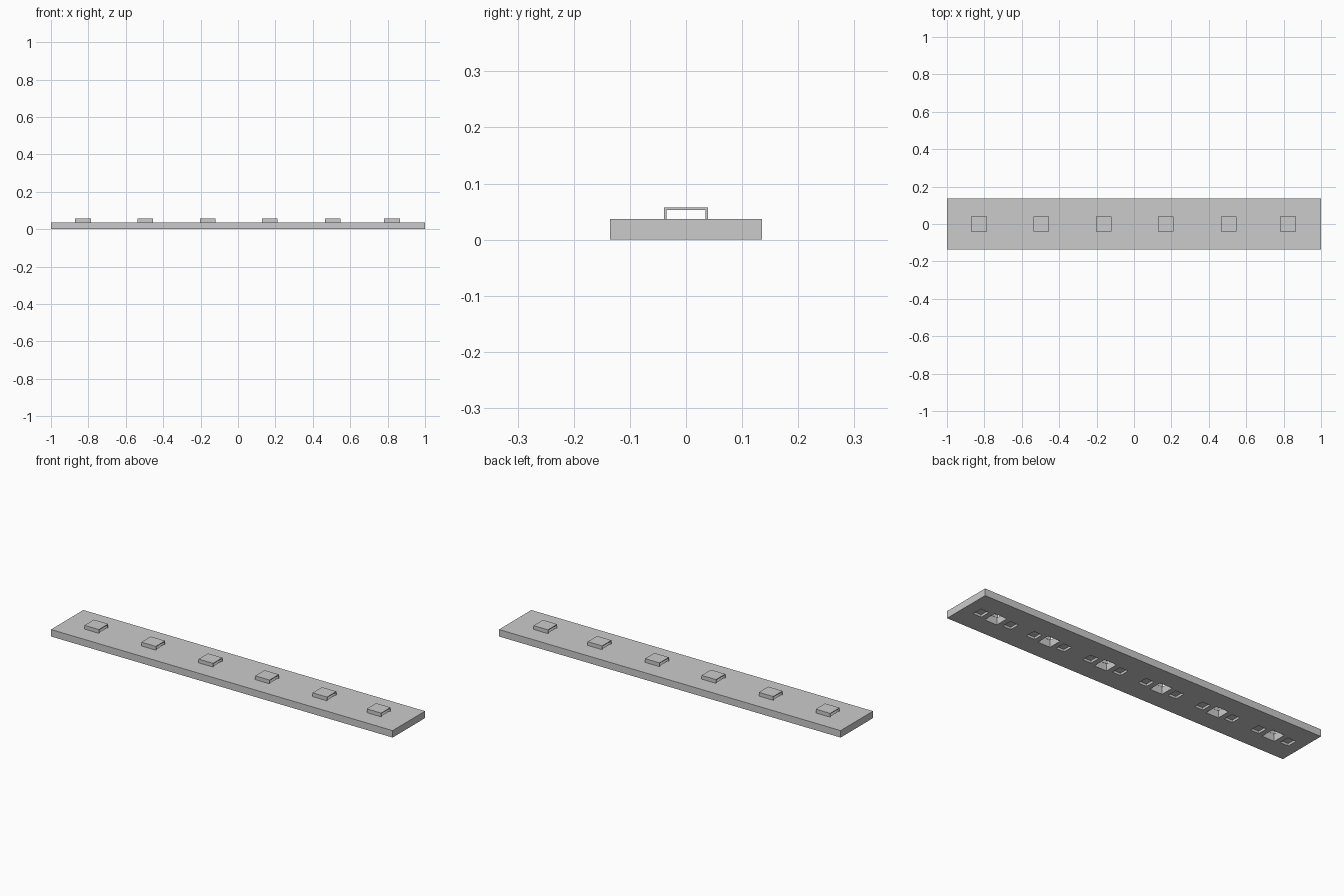
import bpy, bmesh
from mathutils import Matrix, Vector

if "Cube" in bpy.data.objects:
    bpy.data.objects.remove(bpy.data.objects["Cube"])

L, W, T = 2.0, 0.27, 0.037      # plate length, width, thickness
TOP = 0.057                     # top of the raised loops
XS = [-0.829, -0.496, -0.161, 0.170, 0.506, 0.823]

grey = bpy.data.materials.new("plain_grey")
grey.diffuse_color = (0.6, 0.6, 0.6, 1)
grey.use_nodes = True
grey.node_tree.nodes["Principled BSDF"].inputs["Base Color"].default_value = grey.diffuse_color


def add_box(bm, x0, x1, y0, y1, z0, z1):
    m = Matrix.Translation(Vector(((x0 + x1) / 2, (y0 + y1) / 2, (z0 + z1) / 2)))
    m = m @ Matrix.Diagonal((x1 - x0, y1 - y0, z1 - z0, 1))
    bmesh.ops.create_cube(bm, size=1, matrix=m)


def make(name, bm):
    me = bpy.data.meshes.new(name)
    bm.to_mesh(me)
    bm.free()
    me.materials.append(grey)
    ob = bpy.data.objects.new(name, me)
    bpy.context.collection.objects.link(ob)
    return ob


# flat plate
bm = bmesh.new()
add_box(bm, -L / 2, L / 2, -W / 2, W / 2, 0, T)
plate = make("plate", bm)

# cutter: through hole under every loop, shallow pocket on either side
bm = bmesh.new()
for x in XS:
    add_box(bm, x - 0.036, x + 0.036, -0.036, 0.036, -0.02, T + 0.02)
    for s in (-1, 1):
        c = x + s * 0.088
        add_box(bm, c - 0.024, c + 0.024, -0.027, 0.027, -0.02, 0.012)
cutter = make("hole_cutter", bm)
cutter.hide_render = True
cutter.hide_set(True)
mod = plate.modifiers.new("holes", "BOOLEAN")
mod.operation = 'DIFFERENCE'
mod.solver = 'EXACT'
mod.object = cutter

# raised loops: U-shaped profile open along x
t, h = 0.004, 0.039
profile = [(-h, T), (-h, TOP), (h, TOP), (h, T),
           (h - t, T), (h - t, TOP - t), (-h + t, TOP - t), (-h + t, T)]
for i, x in enumerate(XS):
    bm = bmesh.new()
    f = bm.faces.new([bm.verts.new((x - 0.042, y, z)) for y, z in profile])
    ext = bmesh.ops.extrude_face_region(bm, geom=[f])
    bmesh.ops.translate(bm, vec=(0.084, 0, 0),
                        verts=[v for v in ext["geom"] if isinstance(v, bmesh.types.BMVert)])
    bmesh.ops.recalc_face_normals(bm, faces=bm.faces)
    make("raised_loop_%d" % (i + 1), bm)
